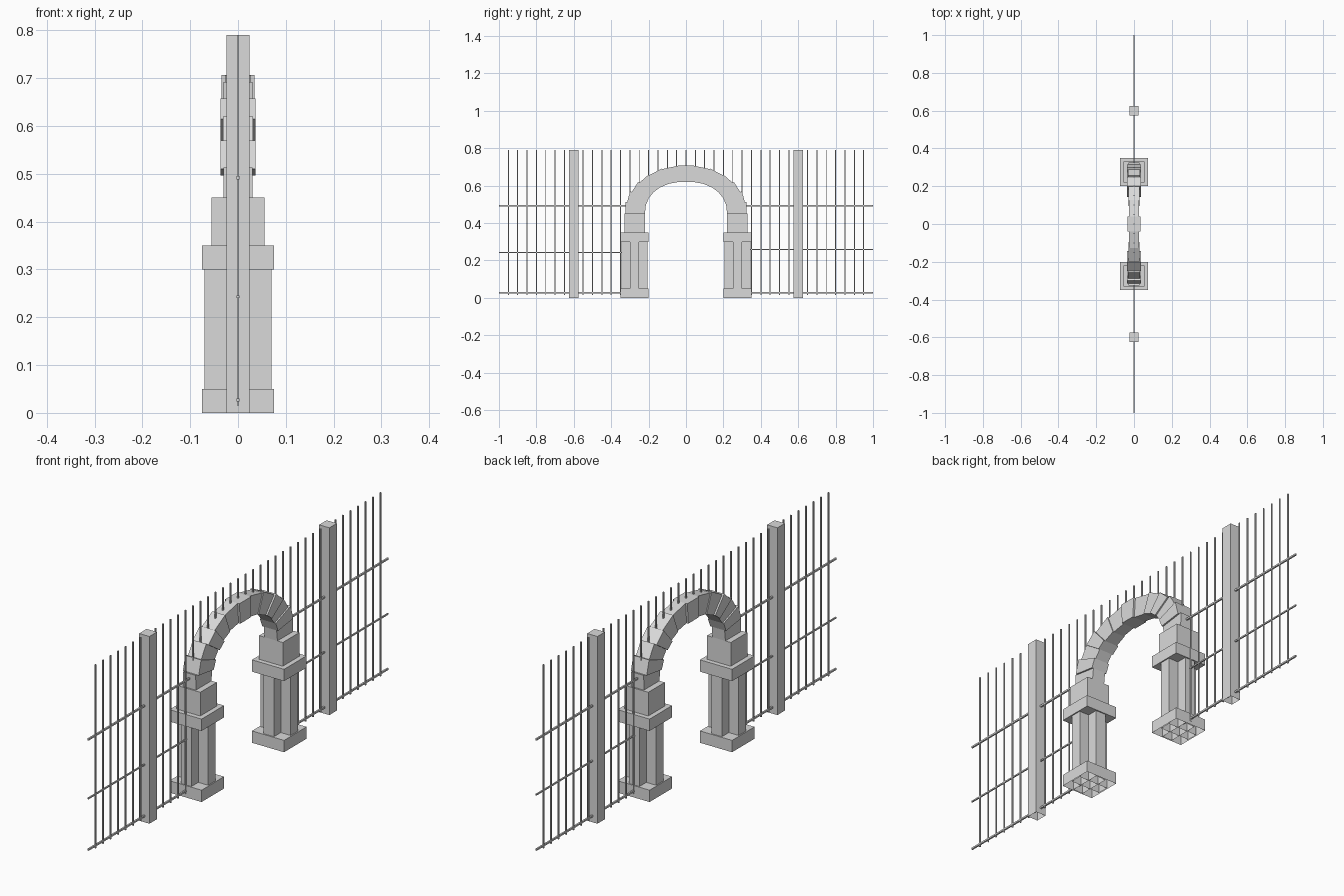
import bpy, bmesh, math

if "Cube" in bpy.data.objects:
    bpy.data.objects.remove(bpy.data.objects["Cube"], do_unlink=True)

GREY = (0.7, 0.7, 0.7, 1.0)
mat = bpy.data.materials.new("light_grey_stone")
mat.use_nodes = True
mat.diffuse_color = GREY
mat.node_tree.nodes["Principled BSDF"].inputs["Base Color"].default_value = GREY


def finish(name, bm):
    bmesh.ops.recalc_face_normals(bm, faces=bm.faces)
    mesh = bpy.data.meshes.new(name)
    bm.to_mesh(mesh)
    bm.free()
    mesh.materials.append(mat)
    obj = bpy.data.objects.new(name, mesh)
    bpy.context.collection.objects.link(obj)
    return obj


def prism(bm, bottom, top, open_bottom=False):
    """Join two matching outlines into a solid."""
    low = [bm.verts.new(p) for p in bottom]
    high = [bm.verts.new(p) for p in top]
    n = len(low)
    for i in range(n):
        j = (i + 1) % n
        bm.faces.new((low[i], low[j], high[j], high[i]))
    bm.faces.new(high)
    if not open_bottom:
        bm.faces.new(low[::-1])


def box(bm, hx, y0, y1, z0, z1, open_bottom=False):
    ring = [(-hx, y0), (hx, y0), (hx, y1), (-hx, y1)]
    prism(bm, [(x, y, z0) for x, y in ring], [(x, y, z1) for x, y in ring], open_bottom)


def box_object(name, *args, **kw):
    bm = bmesh.new()
    box(bm, *args, **kw)
    return finish(name, bm)


# Gate pillars and fence posts on both sides
PILLAR_Y = 0.275
for side, label in ((-1, "front"), (1, "back")):
    c = side * PILLAR_Y
    box_object(label + "_pillar_base", 0.075, c - 0.075, c + 0.075, 0, 0.05, open_bottom=True)
    box_object(label + "_pillar_cap", 0.075, c - 0.075, c + 0.075, 0.30, 0.35)
    box_object(label + "_arch_footing", 0.055, c - 0.055, c + 0.055, 0.35, 0.45)

    # Cross-shaped shaft: two crossing hollow slabs
    bm = bmesh.new()
    for hx, hy in ((0.07, 0.024), (0.024, 0.07)):
        box(bm, hx, c - hy, c + hy, 0, 0.30, open_bottom=True)
    finish(label + "_pillar_shaft", bm)

    p = side * 0.6
    box_object(label + "_fence_post", 0.024, p - 0.025, p + 0.025, 0, 0.79, open_bottom=True)

# Arch of wedge stones with varied thickness; lower stones have a raised upper edge
SPRING = 0.45
JOINTS = [0, 13.5, 26.5, 39.5, 52, 67, 83, 97]
HALF_WIDTHS = [0.03, 0.037, 0.031, 0.037, 0.03, 0.026, 0.034]
LIPS = [0.01, 0.01, 0.008, 0.004, 0.004, 0.0, 0.0]


def arch_point(a, b, angle, x, power=1.0):
    co, si = math.cos(angle), math.sin(angle)
    return (x, a * math.copysign(abs(co) ** power, co), SPRING + b * si ** power)


def stone(bm, low, high, hx, lip):
    outlines = []
    for x in (-hx, hx):
        outlines.append([arch_point(0.22, 0.172, low, x, 0.9),
                         arch_point(0.324, 0.259, low, x),
                         arch_point(0.324 + lip, 0.259 + lip, high, x),
                         arch_point(0.22, 0.172, high, x, 0.9)])
    prism(bm, *outlines)


bm = bmesh.new()
for k, (hx, lip) in enumerate(zip(HALF_WIDTHS, LIPS)):
    low, high = math.radians(JOINTS[k]), math.radians(JOINTS[k + 1])
    stone(bm, low, high, hx, lip)
    if k < len(LIPS) - 1:  # the keystone is not mirrored
        stone(bm, math.pi - low, math.pi - high, hx, lip)
finish("arch_stones", bm)

# Upright fence bars, those above the opening start inside the arch
bm = bmesh.new()
for i in range(-19, 20):
    y = i * 0.05
    if abs(i) == 12:
        continue
    z0 = 0.015
    if abs(y) < 0.33:
        z0 = SPRING + 0.22 * math.sqrt(max(0.0, 1 - (y / 0.28) ** 2))
    box(bm, 0.0025, y - 0.0025, y + 0.0025, z0, 0.79)
finish("fence_bars", bm)

# Fence rails running from the ends to the gate
bm = bmesh.new()
for side in (-1, 1):
    y0, y1 = sorted((side * 1.0, side * 0.3))
    for z, r in ((0.027, 0.0035), (0.251 + side * 0.008, 0.0028), (0.492, 0.0035)):
        box(bm, r, y0, y1, z - r, z + r)
finish("fence_rails", bm)
